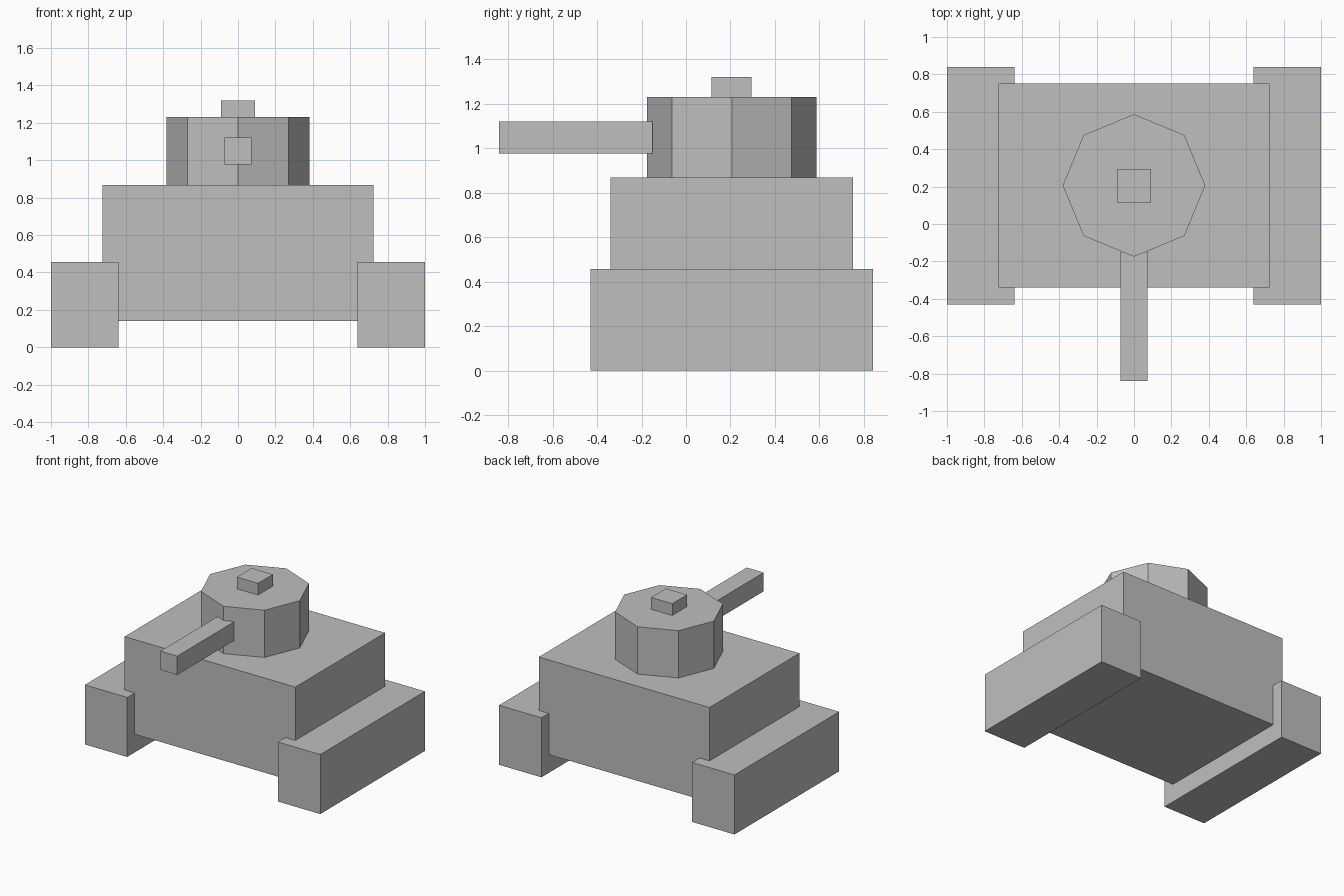
import bpy
import math

if "Cube" in bpy.data.objects:
    bpy.data.objects.remove(bpy.data.objects["Cube"])

grey = bpy.data.materials.new("plain_grey")
grey.diffuse_color = (0.52, 0.52, 0.52, 1)
grey.use_nodes = True
grey.node_tree.nodes["Principled BSDF"].inputs["Base Color"].default_value = grey.diffuse_color


def box(name, x, y, z):
    """Box spanning the given (min, max) ranges."""
    spans = (x, y, z)
    bpy.ops.mesh.primitive_cube_add(size=1, location=[(a + b) / 2 for a, b in spans])
    ob = bpy.context.object
    ob.name = name
    ob.scale = [b - a for a, b in spans]
    bpy.ops.object.transform_apply(location=False, rotation=False, scale=True)
    ob.data.materials.append(grey)
    return ob


# Hull
box("hull", (-0.725, 0.725), (-0.34, 0.75), (0.14, 0.867))

# Track blocks on both sides
box("left_track", (-1.0, -0.64), (-0.43, 0.84), (0, 0.457))
box("right_track", (0.64, 1.0), (-0.43, 0.84), (0, 0.457))

# Eight-sided turret, one corner pointing forward
bpy.ops.mesh.primitive_cylinder_add(vertices=8, radius=0.381, depth=0.363,
                                    location=(0, 0.206, 1.0485))
turret = bpy.context.object
turret.name = "turret"
turret.data.materials.append(grey)

# Gun barrel and hatch
box("barrel", (-0.072, 0.072), (-0.84, -0.15), (0.977, 1.121))
box("hatch", (-0.09, 0.09), (0.115, 0.295), (1.23, 1.32))
